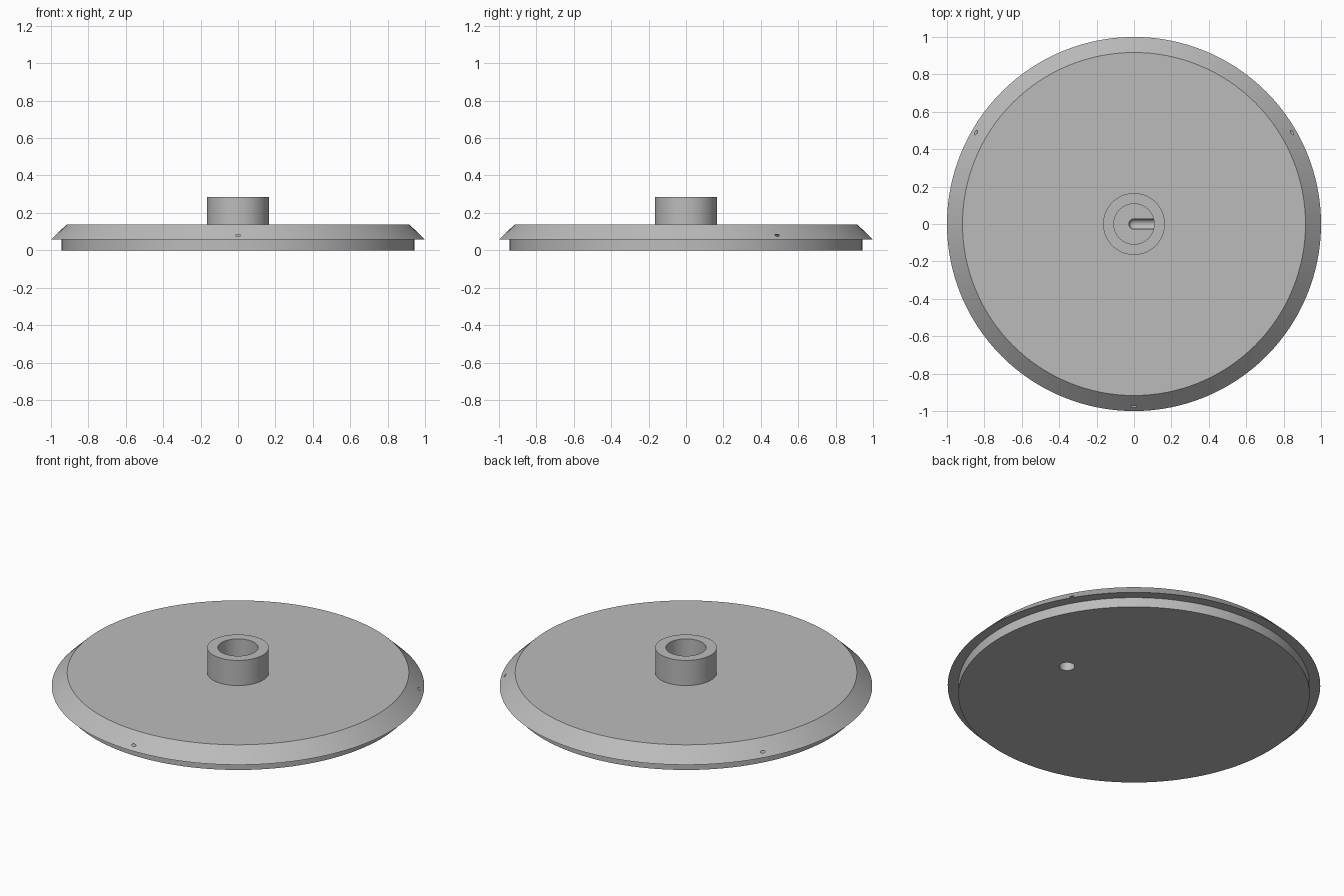
import bpy
import bmesh
from math import pi, radians, cos, sin
from mathutils import Matrix, Vector

default = bpy.data.objects.get("Cube")
if default:
    bpy.data.objects.remove(default, do_unlink=True)

SEGMENTS = 128
BORE_FLOOR = 0.07
OUTLET_X = 0.47


def flat_material(name, rgb):
    mat = bpy.data.materials.new(name)
    mat.use_nodes = True
    color = (*rgb, 1.0)
    mat.diffuse_color = color
    mat.node_tree.nodes["Principled BSDF"].inputs["Base Color"].default_value = color
    return mat


def mesh_object(name, bm):
    bmesh.ops.recalc_face_normals(bm, faces=bm.faces)
    mesh = bpy.data.meshes.new(name)
    bm.to_mesh(mesh)
    bm.free()
    obj = bpy.data.objects.new(name, mesh)
    bpy.context.collection.objects.link(obj)
    return obj


def lathe(name, profile):
    """Spin a radius/height profile around the z axis."""
    bm = bmesh.new()
    verts = [bm.verts.new((r, 0, z)) for r, z in profile]
    edges = [bm.edges.new(pair) for pair in zip(verts, verts[1:])]
    bmesh.ops.spin(bm, geom=verts + edges, cent=(0, 0, 0), axis=(0, 0, 1),
                   angle=2 * pi, steps=SEGMENTS, use_merge=True)
    bmesh.ops.remove_doubles(bm, verts=bm.verts, dist=1e-5)
    # Close the underside and the bore floor with single flat faces
    bmesh.ops.holes_fill(bm, edges=[e for e in bm.edges if e.is_boundary], sides=0)
    return mesh_object(name, bm)


def rod(name, start, end, radius, squash=1.0):
    """Cylinder between two points, optionally flattened."""
    start, end = Vector(start), Vector(end)
    axis = end - start
    matrix = (Matrix.Translation((start + end) / 2)
              @ axis.to_track_quat('Z', 'Y').to_matrix().to_4x4()
              @ Matrix.Diagonal((1, squash, 1, 1)))
    bm = bmesh.new()
    bmesh.ops.create_cone(bm, cap_ends=True, segments=32, radius1=radius,
                          radius2=radius, depth=axis.length, matrix=matrix)
    return mesh_object(name, bm)


def cut(target, cutter):
    cutter.hide_render = True
    mod = target.modifiers.new(cutter.name, 'BOOLEAN')
    mod.operation = 'DIFFERENCE'
    mod.solver = 'EXACT'
    mod.object = cutter
    bpy.context.view_layer.objects.active = target
    bpy.ops.object.modifier_apply(modifier=mod.name)
    bpy.data.objects.remove(cutter, do_unlink=True)


# Stepped disc with bevelled rim and a hollow central hub
disc = lathe("disc_with_hub", [
    (0.943, 0), (0.943, 0.057), (1, 0.057), (0.917, 0.137),
    (0.165, 0.137), (0.165, 0.286), (0.108, 0.286), (0.108, BORE_FLOOR)])

# Passage from the hub bore to the outlet in the underside
cut(disc, rod("passage_cutter", (0, 0, BORE_FLOOR), (OUTLET_X, 0, BORE_FLOOR), 0.028))
bm = bmesh.new()
bmesh.ops.create_uvsphere(bm, u_segments=32, v_segments=16, radius=0.028,
                          matrix=Matrix.Translation((0, 0, BORE_FLOOR)))
cut(disc, mesh_object("passage_end_cutter", bm))
cut(disc, rod("outlet_cutter", (OUTLET_X, 0, -0.05), (OUTLET_X, 0, 0.1), 0.042))

# Three small slots around the bevelled rim
for degrees in (30, 150, 270):
    out = Vector((cos(radians(degrees)), sin(radians(degrees)), 0))
    height = Vector((0, 0, 0.08))
    cut(disc, rod("rim_slot_cutter", out * 0.92 + height, out * 1.05 + height, 0.014, 0.4))

# Grey finish, smooth with crisp edges
disc.data.materials.clear()
disc.data.materials.append(flat_material("grey", (0.5, 0.5, 0.5)))
bpy.ops.object.select_all(action='DESELECT')
disc.select_set(True)
bpy.context.view_layer.objects.active = disc
bpy.ops.object.shade_smooth_by_angle(angle=radians(30))
